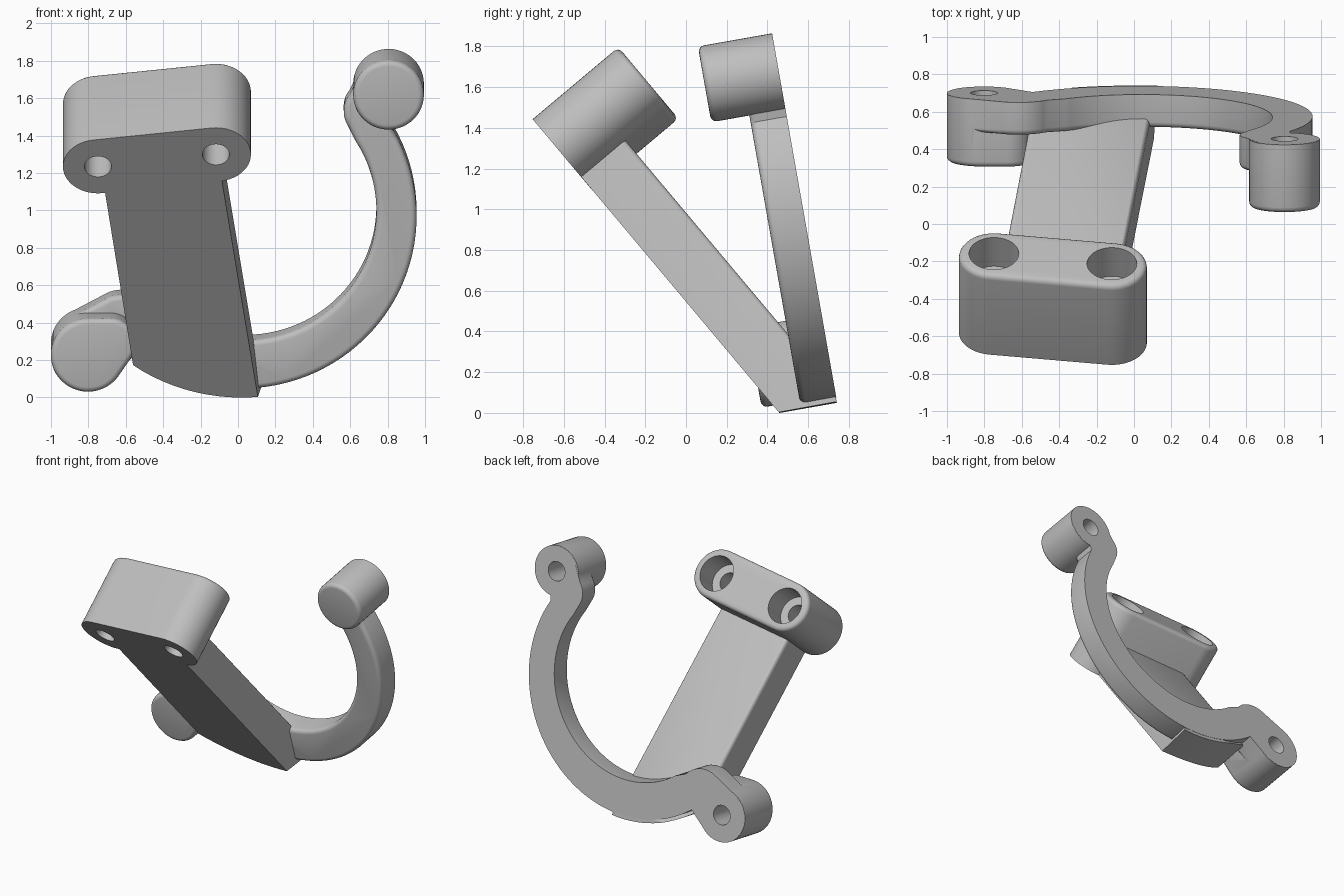
import bpy, bmesh
from math import cos, sin, radians
from mathutils import Matrix, Vector
from mathutils.geometry import convex_hull_2d

if "Cube" in bpy.data.objects:
    bpy.data.objects.remove(bpy.data.objects["Cube"], do_unlink=True)

grey = bpy.data.materials.new("plain grey")
grey.use_nodes = True
grey.diffuse_color = (0.52, 0.52, 0.52, 1)
grey.node_tree.nodes["Principled BSDF"].inputs["Base Color"].default_value = grey.diffuse_color

# Working planes: local z points to the front of each tilted part
RING = Matrix.Rotation(radians(100), 4, "X")
ARM = Matrix.Rotation(radians(130), 4, "X")


def arc(center, r, a0, a1, n):
    return [(center[0] + r * cos(radians(a0 + (a1 - a0) * i / n)),
             center[1] + r * sin(radians(a0 + (a1 - a0) * i / n))) for i in range(n + 1)]


def circle(center, r, n=48):
    return arc(center, r, 0, 360, n)[:-1]


def hull(*circles):
    pts = [Vector(p) for c, r in circles for p in circle(c, r)]
    return [pts[i] for i in convex_hull_2d(pts)]


def prism(name, pts, z0, z1, frame, round_end=None, size=0.03):
    """Extrude an outline from z0 to z1, rounding the rim at one end."""
    bm = bmesh.new()
    low = [bm.verts.new((p[0], p[1], z0)) for p in pts]
    high = [bm.verts.new((p[0], p[1], z1)) for p in pts]
    caps = {"low": bm.faces.new(low), "high": bm.faces.new(high)}
    for i in range(len(pts)):
        j = (i + 1) % len(pts)
        bm.faces.new((low[i], low[j], high[j], high[i]))
    bmesh.ops.recalc_face_normals(bm, faces=bm.faces)
    if round_end:
        bmesh.ops.bevel(bm, geom=list(caps[round_end].edges), offset=size, segments=4,
                        profile=0.5, affect="EDGES", clamp_overlap=False)
    bm.transform(frame)
    mesh = bpy.data.meshes.new(name)
    bm.to_mesh(mesh)
    bm.free()
    mesh.materials.append(grey)
    obj = bpy.data.objects.new(name, mesh)
    bpy.context.collection.objects.link(obj)
    return obj


def combine(obj, tool, operation):
    mod = obj.modifiers.new("combine", "BOOLEAN")
    mod.operation, mod.object, mod.solver = operation, tool, "EXACT"
    bpy.context.view_layer.objects.active = obj
    bpy.ops.object.modifier_apply(modifier=mod.name)
    bpy.data.objects.remove(tool, do_unlink=True)


# Curved bracket with a lobe at each end
BACK, FRONT, BOSS_FRONT = -0.74, -0.56, -0.37
outer_c, inner_c = (0.02, 0.88), (0.04, 0.91)
top_boss, low_boss = (0.805, 1.573), (-0.802, 0.16)
outline = (arc(outer_c, 0.935, -127, 30, 48)
           + arc(top_boss, 0.187, -80, 135, 24)
           + arc((0.71, 1.45), 0.145, 140, 212, 8)
           + arc(inner_c, 0.70, 33, -126, 48)
           + arc((-0.62, 0.25), 0.205, 40, 110, 8)
           + arc(low_boss, 0.197, 115, 308, 24))
bracket = prism("curved_bracket", outline, BACK, FRONT, RING, "high")

# Bosses that stand forward of the bracket, with blind holes from the back
bosses = [hull((top_boss, 0.189)), hull((low_boss, 0.199), ((-0.68, 0.225), 0.135))]
for shape in bosses:
    combine(bracket, prism("boss", shape, BACK + 0.001, BOSS_FRONT, RING, "high"), "UNION")
for center in (top_boss, low_boss):
    combine(bracket, prism("hole_cutter", circle(center, 0.072), BACK - 0.1, -0.45, RING), "DIFFERENCE")

# Slanted arm, trimmed to the round outer edge and flat back of the bracket
arm = prism("slanted_arm", [(-0.715, 1.17), (-0.495, -0.6), (0.146, -0.6), (-0.09, 1.25)],
            -0.632, -0.351, ARM, "low")
combine(arm, prism("trim", circle(outer_c, 0.96, 96), BACK + 0.002, 2, RING), "INTERSECT")

# Clamp block with two counterbored holes
holes = [(-0.749, 1.318), (-0.118, 1.402)]
block = prism("clamp_block", hull(*[(h, 0.187) for h in holes]), -0.90, -0.35, ARM, "low")
for h in holes:
    combine(block, prism("bore_cutter", circle(h, 0.072), -1.1, -0.2, ARM), "DIFFERENCE")
    combine(block, prism("counterbore_cutter", circle(h, 0.133), -1.1, -0.70, ARM), "DIFFERENCE")

# Smooth curved walls, keep machined edges sharp
for obj in (bracket, arm, block):
    bpy.ops.object.select_all(action="DESELECT")
    obj.select_set(True)
    bpy.context.view_layer.objects.active = obj
    bpy.ops.object.shade_smooth_by_angle(angle=radians(30))
